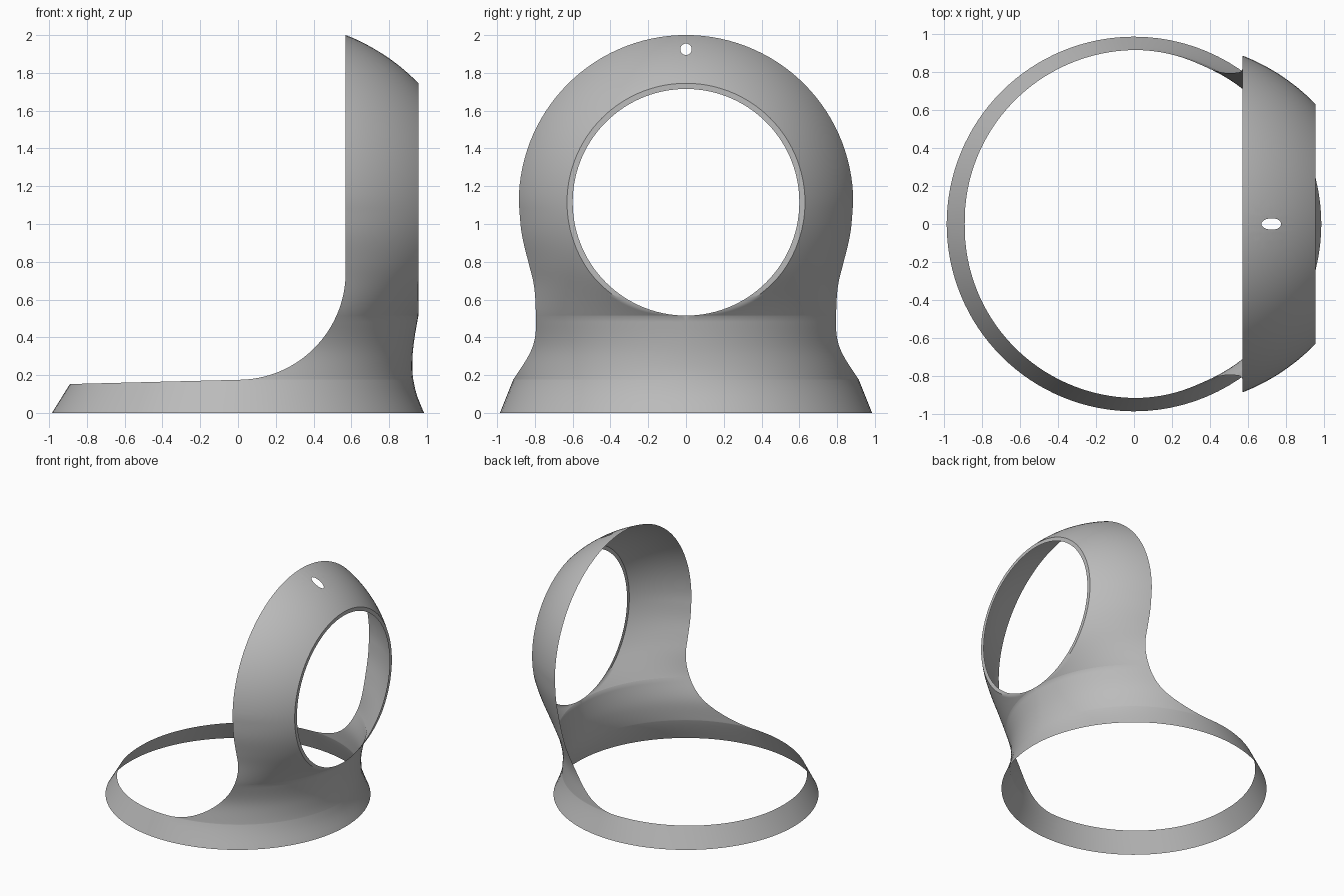
import bpy, bmesh
from math import sin, cos, pi, sqrt, atan2, acos, radians
from mathutils import Vector

cube = bpy.data.objects.get("Cube")
if cube:
    bpy.data.objects.remove(cube)

AXIS_Z = 1.115      # height of the hoop axis
FACE_X = 0.955      # plane of the round opening
BACK_X = 0.57       # plane of the hoop's rear edge
HOLE_R, RIM = 0.6, 0.03
RING_Z = 0.175      # where the base ring meets the shell
COLS = 24
SKIP = 0.03
W = [0.0] + [SKIP + (1 - SKIP) * i / (COLS - 1) for i in range(COLS)]


def lerp(a, b, k):
    return a + (b - a) * k


def smooth(k):
    k = max(0.0, min(1.0, k))
    return k * k * (3 - 2 * k)


def curve(points, z):
    """Smooth (Catmull-Rom style) lookup through a few (z, value) points."""
    slope = []
    for i in range(len(points)):
        a, b = points[max(i - 1, 0)], points[min(i + 1, len(points) - 1)]
        slope.append((b[1] - a[1]) / (b[0] - a[0]))
    z = max(points[0][0], min(points[-1][0], z))
    for i, (p, q) in enumerate(zip(points, points[1:])):
        if z <= q[0]:
            h = q[0] - p[0]
            k = (z - p[0]) / h
            return (lerp(p[1], q[1], k * k * (3 - 2 * k))
                    + h * k * (1 - k) * ((1 - k) * slope[i] - k * slope[i + 1]))


# Distance from the vertical axis at the front and along the rear cut edge
FRONT = [(0, 0.985), (0.1, 0.945), (0.2, 0.925), (0.3, 0.924), (0.4, 0.935), (0.515, 0.955)]
EDGE = [(0.175, 0.915), (0.35, 0.91), (0.55, 0.959), (0.7, 0.989), (0.8, 1.011),
        (0.95, 1.04), (1.115, 1.053)]


def polar(phi, r, z):
    return Vector((r * cos(phi), r * sin(phi), z))


def shell_row(z, t=None):
    """Horizontal section from the front (or the opening's edge) to the rear edge."""
    drop = BACK_X + RING_Z - z
    cut_x = sqrt(max(0.0, BACK_X ** 2 - drop ** 2)) if drop > 0 else BACK_X
    r1 = curve(EDGE, z)
    phi1 = acos(cut_x / r1)
    if t is None:
        r0 = curve(FRONT, z)
        return [polar(phi1 * w, lerp(r0, r1, w), z) for w in W]
    k = smooth(t / radians(55))
    rim_r = HOLE_R + RIM * k
    y = sqrt(max(0.0, rim_r ** 2 - (AXIS_Z - z) ** 2))
    phi0, r0 = atan2(y, FACE_X), sqrt(FACE_X ** 2 + y * y)
    row = [Vector((FACE_X, HOLE_R * sin(t), z))]
    for w in W[1:]:
        w = (w - SKIP * k) / (1 - SKIP * k)
        row.append(polar(lerp(phi0, phi1, w), lerp(r0, r1, w), z))
    return row


def add_grid(bm, rows):
    grid = [[bm.verts.new(p) for p in row] for row in rows]
    for a, b in zip(grid, grid[1:]):
        for i in range(len(a) - 1):
            bm.faces.new((a[i], a[i + 1], b[i + 1], b[i]))


bm = bmesh.new()

# Base ring: a low cone, all the way round
ring_angles = [pi / 2 * w for w in W] + [pi / 2 * (1 + i / 32) for i in range(1, 33)]
ring_rows = []
for step in range(5):
    k = step / 4
    row = []
    for phi in ring_angles:
        f = phi / (pi / 2)
        if f <= 1:
            r = lerp(curve(FRONT, RING_Z * k), lerp(0.985, 0.915, k), f)
            top = RING_Z
        else:
            r = lerp(0.985, lerp(0.915, 0.89, f - 1), k)
            top = RING_Z + 0.0225 * cos(phi)
        row.append(polar(phi, r, top * k))
    ring_rows.append(row)
add_grid(bm, ring_rows)

# Neck: from the ring up to the bottom of the opening
HOLE_Z = AXIS_Z - HOLE_R
a_end = acos((BACK_X + RING_Z - HOLE_Z) / BACK_X)
rows = [shell_row(BACK_X + RING_Z - BACK_X * cos(a_end * i / 18)) for i in range(19)]

# Sides: from the bottom of the opening to the hoop axis
for i in range(1, 31):
    t = pi / 2 * i / 30
    rows.append(shell_row(AXIS_Z - HOLE_R * cos(t), t))

# Hoop: the last section swept over the top
section = rows[-1]
for i in range(1, 31):
    a = pi / 2 * i / 30
    rows.append([Vector((p.x, p.y * cos(a), AXIS_Z + p.y * sin(a))) for p in section])
add_grid(bm, rows)
bmesh.ops.remove_doubles(bm, verts=bm.verts[:], dist=0.0002)

# Small round hole drilled through the top of the hoop
centre = Vector((0.715, 0, 1.925))
SIDES = 16
for i in range(SIDES):
    a = 2 * pi * i / SIDES
    n = Vector((0, cos(a), sin(a)))
    near = [f for f in bm.faces if (f.calc_center_median() - centre).length < 0.13]
    geom = near + list({e for f in near for e in f.edges}) + list({v for f in near for v in f.verts})
    bmesh.ops.bisect_plane(bm, geom=geom, dist=1e-5, plane_co=centre + n * 0.03, plane_no=n)
inside = []
for f in bm.faces:
    d = f.calc_center_median() - centre
    if abs(d.x) < 0.12 and sqrt(d.y ** 2 + d.z ** 2) < 0.03:
        inside.append(f)
bmesh.ops.delete(bm, geom=inside, context='FACES')

mesh = bpy.data.meshes.new("hooped_stand")
bm.to_mesh(mesh)
bm.free()
stand = bpy.data.objects.new("hooped_stand", mesh)
bpy.context.collection.objects.link(stand)

# Mirror the half shell to the other side
mirror = stand.modifiers.new("mirror", 'MIRROR')
mirror.use_axis = (False, True, False)
mirror.merge_threshold = 0.0005

# Plain grey finish
grey = bpy.data.materials.new("plain_grey")
grey.use_nodes = True
colour = (0.5, 0.5, 0.5, 1)
grey.diffuse_color = colour
grey.node_tree.nodes["Principled BSDF"].inputs["Base Color"].default_value = colour
mesh.materials.append(grey)

bpy.ops.object.select_all(action='DESELECT')
stand.select_set(True)
bpy.context.view_layer.objects.active = stand
bpy.ops.object.modifier_apply(modifier="mirror")
bpy.ops.object.shade_smooth_by_angle(angle=radians(35))
